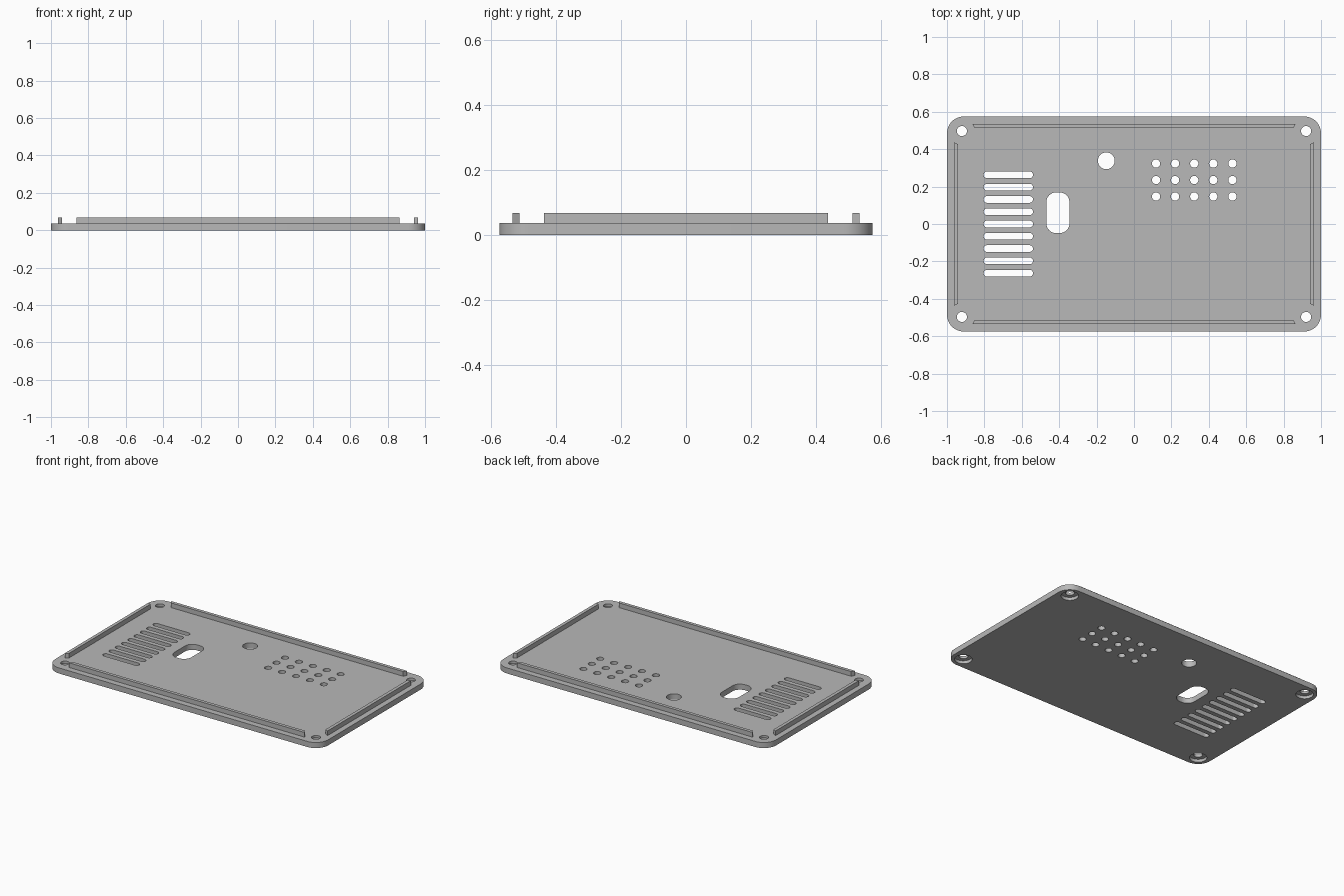
import bpy, bmesh, math

default = bpy.data.objects.get("Cube")
if default:
    bpy.data.objects.remove(default, do_unlink=True)

PLATE_TOP = 0.037
RAIL_TOP = 0.068

grey = bpy.data.materials.new("matte_grey")
grey.use_nodes = True
grey.diffuse_color = (0.48, 0.48, 0.48, 1)
grey.node_tree.nodes["Principled BSDF"].inputs["Base Color"].default_value = (0.48, 0.48, 0.48, 1)


def rounded_rect(cx, cy, hx, hy, r, steps=8):
    """Outline of a rounded rectangle; a slot or circle when r fills it."""
    pts = []
    for corner, (sx, sy) in enumerate([(1, 1), (-1, 1), (-1, -1), (1, -1)]):
        for i in range(steps + 1):
            a = (corner + i / steps) * math.pi / 2
            p = (cx + sx * (hx - r) + r * math.cos(a), cy + sy * (hy - r) + r * math.sin(a))
            if not pts or math.dist(p, pts[-1]) > 1e-5:
                pts.append(p)
    if math.dist(pts[0], pts[-1]) < 1e-5:
        pts.pop()
    return pts


def circle(cx, cy, r):
    return rounded_rect(cx, cy, r, r, r)


def prisms(name, outlines, z0, z1):
    """One object made of upright prisms over the given outlines."""
    bm = bmesh.new()
    for outline in outlines:
        low = [bm.verts.new((x, y, z0)) for x, y in outline]
        high = [bm.verts.new((x, y, z1)) for x, y in outline]
        bm.faces.new(low[::-1])
        bm.faces.new(high)
        for i in range(len(low)):
            j = (i + 1) % len(low)
            bm.faces.new((low[i], low[j], high[j], high[i]))
    bmesh.ops.recalc_face_normals(bm, faces=bm.faces)
    mesh = bpy.data.meshes.new(name)
    bm.to_mesh(mesh)
    bm.free()
    mesh.materials.append(grey)
    obj = bpy.data.objects.new(name, mesh)
    bpy.context.collection.objects.link(obj)
    return obj


def activate(obj):
    bpy.ops.object.select_all(action='DESELECT')
    obj.select_set(True)
    bpy.context.view_layer.objects.active = obj


def cut(target, cutter):
    cutter.hide_render = True
    mod = target.modifiers.new("cut", 'BOOLEAN')
    mod.operation = 'DIFFERENCE'
    mod.solver = 'EXACT'
    mod.object = cutter
    activate(target)
    bpy.ops.object.modifier_apply(modifier=mod.name)
    bpy.data.objects.remove(cutter, do_unlink=True)


# Base plate with rounded corners
plate = prisms("base_plate", [rounded_rect(0, 0, 1, 0.575, 0.09, 12)], 0, PLATE_TOP)

# Openings through the plate: screw holes, vents, oval, round hole, hole grid
screws = [(sx * 0.92, sy * 0.497) for sx in (-1, 1) for sy in (-1, 1)]
openings = [circle(x, y, 0.027) for x, y in screws]
openings += [rounded_rect(-0.672, i * 0.0657, 0.132, 0.018, 0.018) for i in range(-4, 5)]
openings.append(rounded_rect(-0.407, 0.06, 0.062, 0.109, 0.053))
openings.append(circle(-0.148, 0.338, 0.045))
openings += [circle(0.118 + i * 0.102, 0.147 + j * 0.088, 0.022)
             for i in range(5) for j in range(3)]
cut(plate, prisms("opening_cutter", openings, -0.1, 0.1))

# Recesses for the screw heads on the underside
cut(plate, prisms("recess_cutter", [circle(x, y, 0.053) for x, y in screws], -0.1, 0.02))
activate(plate)
bpy.ops.object.shade_smooth_by_angle(angle=math.radians(30))

# Raised rails along the edges, with mitred ends
for side, s in (("front", -1), ("back", 1)):
    prisms(side + "_rail", [[(-0.863, s * 0.535), (0.863, s * 0.535),
                             (0.852, s * 0.513), (-0.852, s * 0.513)]], PLATE_TOP, RAIL_TOP)
for side, s in (("right", -1), ("left", 1)):
    prisms(side + "_rail", [[(s * 0.963, -0.438), (s * 0.963, 0.438),
                             (s * 0.941, 0.427), (s * 0.941, -0.427)]], PLATE_TOP, RAIL_TOP)
